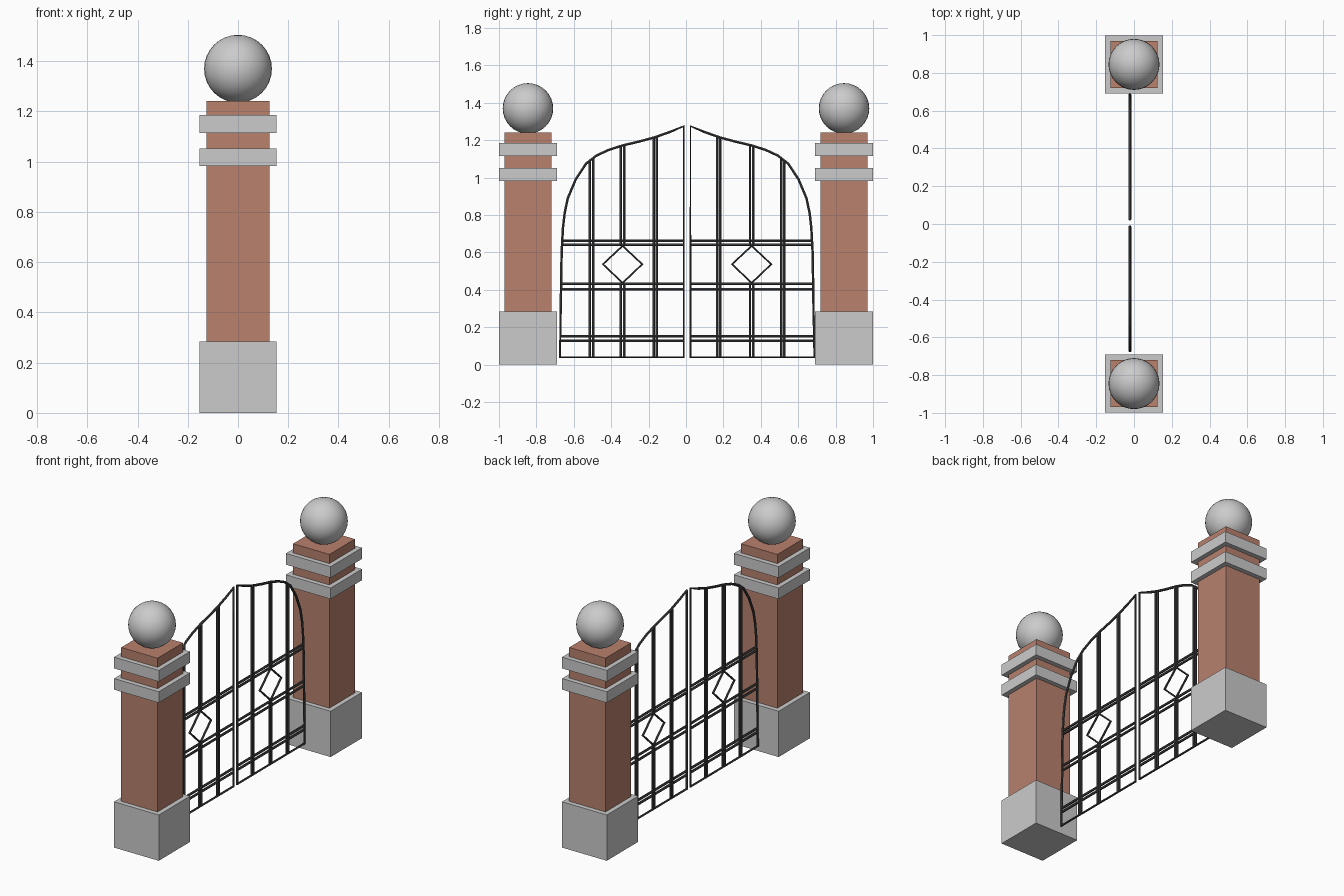
import bpy
from mathutils import Vector

if "Cube" in bpy.data.objects:
    bpy.data.objects.remove(bpy.data.objects["Cube"])


def material(name, rgb):
    m = bpy.data.materials.new(name)
    m.diffuse_color = (*rgb, 1)
    m.use_nodes = True
    m.node_tree.nodes["Principled BSDF"].inputs["Base Color"].default_value = m.diffuse_color
    return m


BRICK = material("brick_red", (0.48, 0.22, 0.155))
IRON = material("black_iron", (0.06, 0.06, 0.06))


def box(name, y, half, z0, z1, mat=None):
    bpy.ops.mesh.primitive_cube_add(size=1, location=(0, y, (z0 + z1) / 2))
    ob = bpy.context.object
    ob.name = name
    ob.scale = (2 * half, 2 * half, z1 - z0)
    bpy.ops.object.transform_apply(location=False, rotation=False, scale=True)
    if mat:
        ob.data.materials.append(mat)


# Pillars with stone base, brick shaft, two stone bands and a ball
for side, s in (("left", -1), ("right", 1)):
    y = 0.845 * s
    box(side + "_pillar_base", y, 0.154, 0, 0.285)
    box(side + "_pillar_shaft", y, 0.125, 0.285, 1.242, BRICK)
    box(side + "_lower_band", y, 0.154, 0.983, 1.052)
    box(side + "_upper_band", y, 0.154, 1.115, 1.185)
    bpy.ops.mesh.primitive_uv_sphere_add(segments=32, ring_count=16,
                                         radius=0.135, location=(0, y, 1.37))
    bpy.context.object.name = side + "_ball_finial"
    bpy.ops.object.shade_smooth()

# Arched top and outer edge of one leaf, as (y, z) from the gate centre line
ARCH = [(0.018, 1.275), (0.09, 1.245), (0.175, 1.215), (0.26, 1.192),
        (0.345, 1.172), (0.42, 1.148), (0.485, 1.118), (0.54, 1.075),
        (0.595, 0.992), (0.638, 0.89), (0.655, 0.81), (0.664, 0.73),
        (0.671, 0.60), (0.675, 0.35), (0.68, 0.04)]


def arch_z(y):
    for (a, za), (b, zb) in zip(ARCH, ARCH[1:]):
        if a <= y <= b:
            return za + (zb - za) * (y - a) / (b - a)


def arch_y(z):
    for (ya, a), (yb, b) in zip(ARCH, ARCH[1:]):
        if b <= z <= a:
            return ya + (yb - ya) * (a - z) / (a - b)


def gate_leaf(name, s):
    cu = bpy.data.curves.new(name, "CURVE")
    cu.dimensions = "3D"
    cu.bevel_depth = 0.0075
    cu.bevel_resolution = 1
    cu.use_fill_caps = True

    def bar(points, cyclic=False):
        sp = cu.splines.new("POLY")
        sp.points.add(len(points) - 1)
        for p, (y, z) in zip(sp.points, points):
            p.co = (-0.022, 0.006 + s * y, z, 1)
        sp.use_cyclic_u = cyclic
        sp.use_smooth = False

    # Outer frame
    bar([(0.018, 0.04)] + ARCH, True)
    # Paired uprights, the middle pair broken at the diamond
    for y in (0.162, 0.178, 0.336, 0.354, 0.503, 0.520):
        if 0.3 < y < 0.4:
            bar([(y, 0.04), (y, 0.433)])
            bar([(y, 0.64), (y, arch_z(y))])
        else:
            bar([(y, 0.04), (y, arch_z(y))])
    # Paired rails
    for z in (0.128, 0.153, 0.402, 0.432, 0.640, 0.663):
        bar([(0.018, z), (arch_y(z), z)])
    # Diamond ornament
    bar([(0.24, 0.537), (0.345, 0.635), (0.45, 0.537), (0.345, 0.437)], True)

    ob = bpy.data.objects.new(name, cu)
    bpy.context.collection.objects.link(ob)
    cu.materials.append(IRON)
    bpy.ops.object.select_all(action="DESELECT")
    ob.select_set(True)
    bpy.context.view_layer.objects.active = ob
    bpy.ops.object.convert(target="MESH")


gate_leaf("left_gate_leaf", -1)
gate_leaf("right_gate_leaf", 1)
